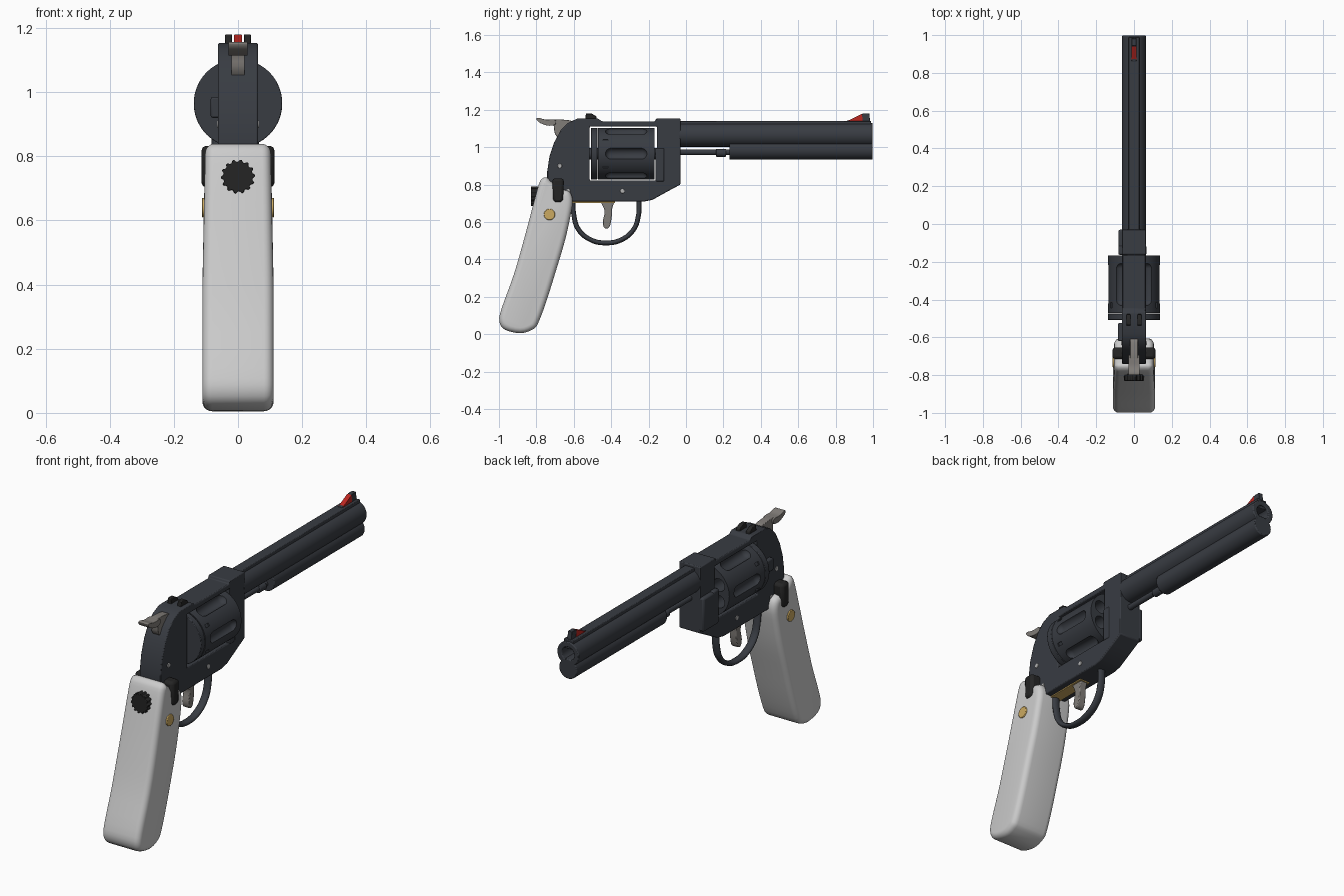
import bpy, bmesh, math
from mathutils import Matrix, Vector

if "Cube" in bpy.data.objects:
    bpy.data.objects.remove(bpy.data.objects["Cube"])

def mat(name, *rgb):
    m = bpy.data.materials.new(name)
    m.diffuse_color = (*rgb, 1)
    m.use_nodes = True
    m.node_tree.nodes["Principled BSDF"].inputs["Base Color"].default_value = m.diffuse_color
    return m

STEEL = mat("blued_steel", 0.04, 0.045, 0.055)
BLACK = mat("black", 0.018, 0.018, 0.018)
BARE = mat("bare_metal", 0.22, 0.205, 0.19)
GOLD = mat("gold", 0.6, 0.4, 0.12)
RED = mat("red", 0.5, 0.02, 0.015)
PIN = mat("pin", 0.45, 0.45, 0.45)

def finish(name, bm, m, bevel=0, smooth=35):
    bmesh.ops.recalc_face_normals(bm, faces=bm.faces)
    me = bpy.data.meshes.new(name)
    bm.to_mesh(me)
    bm.free()
    ob = bpy.data.objects.new(name, me)
    bpy.context.collection.objects.link(ob)
    if m:
        me.materials.append(m)
    if bevel:
        b = ob.modifiers.new("Bevel", 'BEVEL')
        b.width, b.segments, b.limit_method = bevel, 2, 'ANGLE'
    bpy.ops.object.select_all(action='DESELECT')
    ob.select_set(True)
    bpy.context.view_layer.objects.active = ob
    bpy.ops.object.shade_smooth_by_angle(angle=math.radians(smooth))
    return ob

def add_prism(bm, pts, x0, x1):
    vs = [bm.verts.new((x0, y, z)) for y, z in pts]
    f = bm.faces.new(vs)
    r = bmesh.ops.extrude_face_region(bm, geom=[f])
    top = [e for e in r["geom"] if isinstance(e, bmesh.types.BMVert)]
    bmesh.ops.translate(bm, verts=top, vec=(x1 - x0, 0, 0))

def prism(name, pts, x0, x1, m, bevel=0):
    """Side (y, z) outline extruded across x."""
    bm = bmesh.new()
    add_prism(bm, pts, x0, x1)
    return finish(name, bm, m, bevel)

def box(name, x, y, z, m, bevel=0):
    return prism(name, [(y[0], z[0]), (y[1], z[0]), (y[1], z[1]), (y[0], z[1])], x[0], x[1], m, bevel)

def add_rod(bm, a, b, r, seg=32):
    a, b = Vector(a), Vector(b)
    rot = (b - a).to_track_quat('Z', 'Y').to_matrix().to_4x4()
    bmesh.ops.create_cone(bm, cap_ends=True, segments=seg, radius1=r, radius2=r,
                          depth=(b - a).length, matrix=Matrix.Translation((a + b) / 2) @ rot)

def rod(name, a, b, r, m, bevel=0, seg=32):
    bm = bmesh.new()
    add_rod(bm, a, b, r, seg)
    return finish(name, bm, m, bevel)

def cut(ob, bm):
    cutter = finish("cutter", bm, None)
    cutter.hide_render = True
    mod = ob.modifiers.new("Cut", 'BOOLEAN')
    mod.operation, mod.solver, mod.object = 'DIFFERENCE', 'EXACT', cutter
    bpy.context.view_layer.objects.active = ob
    ob.modifiers.move(len(ob.modifiers) - 1, 0)
    bpy.ops.object.modifier_apply(modifier="Cut")
    bpy.data.objects.remove(cutter)
    ob.select_set(True)
    bpy.ops.object.shade_smooth_by_angle(angle=math.radians(35))

def spline(pts, n=4):
    """Closed smooth outline through the points."""
    out, k = [], len(pts)
    for i in range(k):
        p = [Vector(pts[(i + j - 1) % k]) for j in range(4)]
        for s in range(n):
            t = s / n
            out.append(tuple(0.5 * (2 * p[1] + (p[2] - p[0]) * t
                       + (2 * p[0] - 5 * p[1] + 4 * p[2] - p[3]) * t * t
                       + (3 * p[1] - p[0] - 3 * p[2] + p[3]) * t ** 3)))
    return out

# Frame with the cylinder window
frame = prism("frame", [(-0.03, 1.153), (-0.03, 0.80), (-0.095, 0.765), (-0.18, 0.718), (-0.23, 0.708),
                        (-0.72, 0.708), (-0.742, 0.80), (-0.742, 0.87), (-0.73, 0.95), (-0.705, 1.025),
                        (-0.67, 1.09), (-0.63, 1.13), (-0.58, 1.153), (-0.47, 1.153), (-0.45, 1.138),
                        (-0.165, 1.138), (-0.16, 1.153)], -0.0625, 0.0625, STEEL, 0.006)
bm = bmesh.new()
add_prism(bm, [(-0.515, 0.822), (-0.155, 0.822), (-0.155, 1.11), (-0.515, 1.11)], -0.2, 0.2)
cut(frame, bm)

# Crane in front of the cylinder, side plate and thumb latch
box("crane", (-0.083, 0.066), (-0.163, -0.115), (0.815, 0.995), STEEL, 0.008)
box("crane_side_plate", (-0.083, -0.05), (-0.163, -0.03), (0.81, 0.99), STEEL, 0.01)
box("thumb_latch", (-0.085, -0.055), (-0.62, -0.525), (0.92, 0.985), STEEL, 0.006)

# Fluted cylinder
CZ = 0.965
cyl = rod("cylinder", (0, -0.47, CZ), (0, -0.168, CZ), 0.138, STEEL, 0.004, 72)
bm = bmesh.new()
for i in range(6):
    a = math.radians(60 * i)
    cap = bmesh.ops.create_uvsphere(bm, u_segments=24, v_segments=11, radius=0.032)["verts"]
    for v in cap:
        v.co.z += math.copysign(0.08, v.co.z)
    bmesh.ops.transform(bm, verts=cap, matrix=Matrix.Translation(
        (0.146 * math.cos(a), -0.32, CZ + 0.146 * math.sin(a))) @ Matrix.Rotation(math.pi / 2, 4, 'X'))
    b = a + math.radians(30)
    c, s = math.cos(b), math.sin(b)
    add_rod(bm, (0.088 * c, -0.6, CZ + 0.088 * s), (0.088 * c, -0.1, CZ + 0.088 * s), 0.034, 24)
    bmesh.ops.create_cube(bm, size=1, matrix=Matrix.Translation((0.14 * c, -0.43, CZ + 0.14 * s))
                          @ Matrix.Rotation(-b, 4, 'Y') @ Matrix.Diagonal((0.018, 0.028, 0.016, 1)))
cut(cyl, bm)
rod("cylinder_rear_plate", (0, -0.508, CZ), (0, -0.474, CZ), 0.138, STEEL, 0.003, 72)
rod("cylinder_axle", (0, -0.52, CZ), (0, -0.1, CZ), 0.03, STEEL)

# Barrel, bore, rib and underlug
barrel = rod("barrel", (0, -0.04, 1.066), (0, 0.997, 1.066), 0.064, STEEL, 0.005, 48)
bm = bmesh.new()
add_rod(bm, (0, 0.8, 1.066), (0, 1.1, 1.066), 0.036)
cut(barrel, bm)
box("barrel_rib", (-0.028, 0.028), (-0.04, 0.99), (1.09, 1.14), STEEL, 0.003)
rod("underlug", (0, 0.232, 0.986), (0, 0.997, 0.986), 0.053, STEEL, 0.005, 40)
rod("ejector_rod", (0, -0.05, 0.973), (0, 0.24, 0.973), 0.015, STEEL)
rod("ejector_rod_tip", (0, 0.16, 0.969), (0, 0.215, 0.969), 0.021, STEEL, 0.004)

# Sights
prism("front_sight", [(0.86, 1.13), (0.86, 1.142), (0.925, 1.155), (0.945, 1.18), (0.98, 1.18), (0.985, 1.13)],
      -0.012, 0.012, STEEL, 0.002)
prism("front_sight_insert", [(0.865, 1.14), (0.94, 1.178), (0.945, 1.14)], -0.013, 0.013, RED)
for s, side in ((-1, "left"), (1, "right")):
    xs = sorted((s * 0.018, s * 0.04))
    prism("rear_sight_" + side, [(-0.54, 1.14), (-0.535, 1.18), (-0.505, 1.18), (-0.48, 1.165), (-0.475, 1.14)],
          xs[0], xs[1], BLACK, 0.003)

# Hammer
prism("hammer_body", spline([(-0.75, 1.135), (-0.71, 1.12), (-0.70, 1.07), (-0.66, 1.03), (-0.60, 1.04),
                             (-0.60, 1.13), (-0.66, 1.147), (-0.72, 1.147)]), -0.021, 0.021, BARE, 0.003)
prism("hammer_spur", spline([(-0.80, 1.152), (-0.785, 1.132), (-0.74, 1.115), (-0.70, 1.12),
                             (-0.70, 1.146), (-0.75, 1.147), (-0.785, 1.156)]), -0.03, 0.03, BARE, 0.004)

# Trigger, its seat and the guard
prism("trigger", spline([(-0.46, 0.73), (-0.435, 0.66), (-0.445, 0.60), (-0.435, 0.567), (-0.41, 0.572),
                         (-0.398, 0.62), (-0.395, 0.67), (-0.385, 0.73)]), -0.02, 0.02, BARE, 0.004)
box("trigger_seat", (-0.03, 0.03), (-0.62, -0.38), (0.702, 0.72), GOLD)
cu = bpy.data.curves.new("trigger_guard", 'CURVE')
cu.dimensions, cu.bevel_depth, cu.bevel_resolution, cu.use_fill_caps = '3D', 0.013, 4, True
path = [(-0.605, 0.73), (-0.60, 0.64), (-0.575, 0.56), (-0.51, 0.505), (-0.43, 0.488), (-0.345, 0.505),
        (-0.28, 0.56), (-0.255, 0.63), (-0.25, 0.73)]
sp = cu.splines.new('BEZIER')
sp.bezier_points.add(len(path) - 1)
for p, (y, z) in zip(sp.bezier_points, path):
    p.co = (0, y, z)
    p.handle_left_type = p.handle_right_type = 'AUTO'
guard = bpy.data.objects.new("trigger_guard", cu)
guard.scale.x = 1.6
cu.materials.append(STEEL)
bpy.context.collection.objects.link(guard)

# Grip with softly rounded edges
outline = spline([(-0.745, 0.838), (-0.715, 0.81), (-0.66, 0.775), (-0.622, 0.76), (-0.606, 0.71), (-0.62, 0.62),
                  (-0.65, 0.49), (-0.695, 0.34), (-0.745, 0.18), (-0.79, 0.06), (-0.82, 0.025), (-0.885, 0.005),
                  (-0.97, 0.025), (-0.998, 0.07), (-0.985, 0.14), (-0.92, 0.32), (-0.86, 0.53),
                  (-0.815, 0.70), (-0.787, 0.80), (-0.77, 0.83)], 3)
bm = bmesh.new()
add_prism(bm, outline, -0.111, 0.111)
caps = [f for f in bm.faces if len(f.verts) > 4]
rim = {e for f in caps for e in f.edges}
bmesh.ops.bevel(bm, geom=list(rim), offset=0.03, segments=5, profile=0.5, affect='EDGES', clamp_overlap=False)
for v in bm.verts:
    v.co.x *= 1 - 0.08 * max(0, v.co.z - 0.4) / 0.44
finish("grip", bm, None, smooth=60)

# Black strap over the grip top, medallions and the knurled knob behind
prism("grip_strap", [(-0.715, 0.833), (-0.713, 0.72), (-0.705, 0.703), (-0.665, 0.703), (-0.655, 0.72),
                     (-0.653, 0.833)], -0.114, 0.114, BLACK, 0.015)
rod("grip_medallions", (-0.113, -0.73, 0.64), (0.113, -0.73, 0.64), 0.03, GOLD, 0.003)
bm = bmesh.new()
N = 14
ring = []
for i in range(N * 4):
    r = 0.053 if i % 4 < 2 else 0.046
    a = 2 * math.pi * i / (N * 4)
    ring.append(bm.verts.new((r * math.cos(a), -0.83, 0.737 + r * math.sin(a))))
f = bm.faces.new(ring)
ext = bmesh.ops.extrude_face_region(bm, geom=[f])["geom"]
bmesh.ops.translate(bm, verts=[v for v in ext if isinstance(v, bmesh.types.BMVert)], vec=(0, 0.05, 0))
finish("grip_knob", bm, BLACK, 0.002)

# Frame pins
for i, (y, z) in enumerate([(-0.675, 0.90), (-0.34, 0.765), (-0.63, 0.765)]):
    rod(f"frame_pin_{i + 1}", (-0.065, y, z), (0.066, y, z), 0.012, PIN, 0.002, 20)
